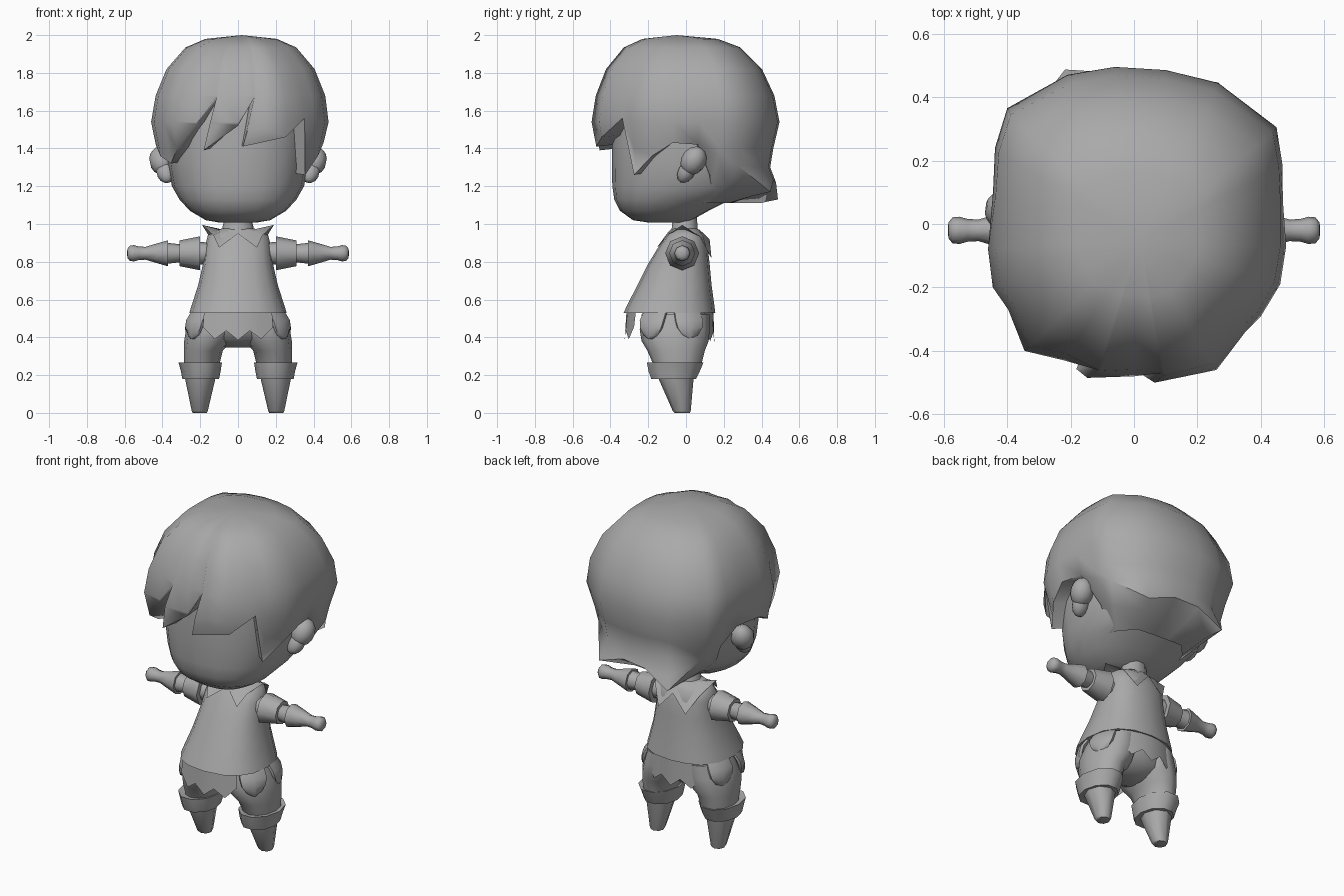
import bpy, bmesh, math

if "Cube" in bpy.data.objects:
    bpy.data.objects.remove(bpy.data.objects["Cube"])

grey = bpy.data.materials.new("plain grey")
grey.diffuse_color = (0.4, 0.4, 0.4, 1)
grey.use_nodes = True
grey.node_tree.nodes["Principled BSDF"].inputs["Base Color"].default_value = grey.diffuse_color


def finish(name, bm, angle=50):
    bmesh.ops.remove_doubles(bm, verts=bm.verts, dist=0.0005)
    bmesh.ops.recalc_face_normals(bm, faces=bm.faces)
    me = bpy.data.meshes.new(name)
    bm.to_mesh(me)
    bm.free()
    me.materials.append(grey)
    ob = bpy.data.objects.new(name, me)
    bpy.context.collection.objects.link(ob)
    bpy.ops.object.select_all(action='DESELECT')
    ob.select_set(True)
    bpy.context.view_layer.objects.active = ob
    bpy.ops.object.shade_smooth_by_angle(angle=math.radians(angle))
    return ob


def skin(name, rings, caps=True, closed=True, angle=50):
    """Bridge equal-length rings of points."""
    bm = bmesh.new()
    vs = [[bm.verts.new(p) for p in r] for r in rings]
    n = len(vs[0])
    for a, b in zip(vs, vs[1:]):
        for i in range(n if closed else n - 1):
            j = (i + 1) % n
            bm.faces.new((a[i], a[j], b[j], b[i]))
    if caps:
        bm.faces.new(vs[0])
        bm.faces.new(vs[-1])
    return finish(name, bm, angle)


def oval(z, x0, x1, y0, y1, n=16, e=2.0):
    """Superellipse ring at height z."""
    pts = []
    for i in range(n):
        t = 2 * math.pi * i / n
        c, s = math.cos(t), math.sin(t)
        px = math.copysign(abs(c) ** (2 / e), c)
        py = math.copysign(abs(s) ** (2 / e), s)
        pts.append(((x0 + x1) / 2 + px * (x1 - x0) / 2, (y0 + y1) / 2 + py * (y1 - y0) / 2, z))
    return pts


def interp(table, z):
    for (z0, r0), (z1, r1) in zip(table, table[1:]):
        if z1 <= z <= z0:
            return r0 + (r1 - r0) * (z0 - z) / (z0 - z1)
    return table[-1][1]


# head: (z, half width, front y, back y)
head = [(1.008, .10, -.20, -.02), (1.02, .17, -.28, .03), (1.07, .255, -.35, .12),
        (1.13, .31, -.38, .24), (1.2, .35, -.39, .37), (1.32, .372, -.393, .40),
        (1.5, .385, -.393, .42), (1.7, .36, -.37, .37), (1.84, .22, -.26, .22), (1.9, .08, -.1, .06)]
skin("head", [oval(z, -w, w, f, b, 20, 2.35) for z, w, f, b in head])

# hair: columns of (x, y at widest, hem height, sideways sweep of the tip)
cols = [(-.40, -.27, 1.32, .01), (-.345, -.40, 1.40, 0), (-.22, -.43, 1.53, 0), (-.12, -.48, 1.67, 0),
        (-.11, -.485, 1.39, -.08), (0, -.48, 1.52, 0), (.09, -.49, 1.67, 0), (.10, -.50, 1.41, -.07),
        (.26, -.46, 1.46, 0), (.355, -.34, 1.56, 0), (.41, -.29, 1.26, -.03), (.465, -.19, 1.36, -.01),
        (.485, -.07, 1.43, -.01), (.485, .07, 1.42, -.03), (.48, .19, 1.36, -.03), (.46, .305, 1.31, -.03),
        (.265, .445, 1.17, 0), (.1, .485, 1.23, 0), (-.06, .495, 1.22, 0), (-.21, .47, 1.13, 0),
        (-.41, .365, 1.3, .03), (-.45, .24, 1.34, .03), (-.46, .1, 1.42, .03), (-.46, -.08, 1.42, 0),
        (-.445, -.2, 1.36, 0)]
dome = [(2.0, 0), (1.98, .40), (1.935, .62), (1.82, .83), (1.68, .95), (1.54, 1.0),
        (1.4, .94), (1.3, .91), (1.2, .98), (1.12, 1.04)]
rings = []
for level, _ in dome:
    ring = []
    for x, y, hem, sweep in cols:
        z = max(level, hem)
        r = interp(dome, z)
        t = max(0, min(1, (1.67 - z) / (1.67 - hem))) if hem < 1.66 else 0
        ring.append((x * r + sweep * t + .02 * (1 - r), y * r - .05 * (1 - r), z))
    rings.append(ring)
# underside of the hair curves into the nape and the head
last = rings[-1]
rings.append([(x * .84, y * .8, min(z - .02, 1.16 + (.4 - min(y, .4)) * .3)) if y > .15
              else (x * .8, y * .8, z + .01) for x, y, z in last])
rings.append([(x * .6, y * .5, 1.11) if y > .15 else (x * .75, y * .75, z + .01) for x, y, z in last])
skin("hair", rings, caps=False, angle=75)

# neck
skin("neck", [oval(.92, -.11, .11, -.09, .08, 10), oval(.97, -.085, .085, -.08, .065, 10),
              oval(1.06, -.065, .065, -.07, .06, 10)])

# shirt: (z, half width, front y, back y)
shirt = [(.53, .258, -.33, .155), (.57, .245, -.312, .15), (.68, .21, -.255, .135),
         (.79, .185, -.20, .125), (.88, .175, -.145, .115), (.94, .16, -.10, .095), (.975, .09, -.07, .06)]
skin("shirt", [oval(z, -w, w, f, b, 16, 2.4) for z, w, f, b in shirt])

# pointed collar: neck ring flaring to a zigzag edge
tips = [(.19, -.02, .995), (.15, .08, .93), (.09, .135, .82), (0, .125, .92), (-.09, .135, .82),
        (-.15, .08, .93), (-.19, -.02, .995), (-.13, -.10, .94), (-.10, -.155, .875), (0, -.10, .95),
        (.10, -.155, .875), (.13, -.10, .94)]
inner = [(p[0] * .5, p[1] * .55, .97) for p in oval(0, -.18, .18, -.15, .13, 12)]
skin("collar", [inner, tips], caps=False)

# zigzag skirt at front and back
for name, y, bend, low in (("front_skirt", -.325, .05, .385), ("back_skirt", .15, -.05, .375)):
    top, bot = [], []
    for i, drop in enumerate((.08, .145, .10, .15, .10, .145, .08)):
        x = -.18 + .06 * i
        b = bend * (x / .18) ** 2
        top.append((x, y * .97 + b, .535))
        bot.append((x * 1.03, y + b, low + .15 - drop))
    skin(name, [top, bot], caps=False, closed=False)

# trouser seat
seat = [(.55, .22, -.23, .12), (.46, .25, -.235, .12), (.39, .2, -.2, .09), (.345, .07, -.12, .03)]
skin("trouser_seat", [oval(z, -w, w, f, b, 16, 2.3) for z, w, f, b in seat])

# sleeve and arm profile: (distance along x, radius)
arm = [(.13, .055), (.2, .06), (.2, .09), (.31, .068), (.31, .048), (.37, .055), (.37, .069),
       (.43, .052), (.49, .034), (.525, .036), (.55, .043), (.572, .041), (.584, .026), (.587, .01)]
trouser = [(.52, .02, .24, -.235, .125), (.44, .005, .275, -.245, .125), (.38, .03, .285, -.235, .12),
           (.33, .08, .287, -.205, .10), (.25, .10, .285, -.17, .08)]
cuff = [(.18, .10, .295, -.19, .06), (.22, .092, .302, -.205, .08), (.267, .085, .315, -.215, .10),
        (.26, .11, .29, -.18, .07)]
boot = [(0, .165, .24, -.06, .02), (.01, .16, .245, -.07, .025), (.18, .12, .28, -.145, .04),
        (.24, .11, .29, -.16, .06)]


def blob(name, loc, size, tilt):
    bm = bmesh.new()
    bmesh.ops.create_uvsphere(bm, u_segments=10, v_segments=7, radius=1)
    ob = finish(name, bm)
    ob.location, ob.scale, ob.rotation_euler = loc, size, tilt


def petal(name, s, loc, turn):
    """Rounded hanging flap, widest near the middle, facing outward."""
    rows = ((.535, .075, -.03), (.49, .08, 0), (.45, .072, .01), (.41, .045, .01), (.39, .012, .005))
    c, d = math.cos(turn), math.sin(turn)
    rings = []
    for z, w, out in rows:
        ring = []
        for px, py, _ in oval(0, out - .035, out + .012, -w, w, 10):
            ring.append((s * (loc[0] + px * c - py * d), loc[1] + px * d + py * c, z))
        rings.append(ring)
    skin(name, rings)


for s, side in ((1, "right"), (-1, "left")):
    skin(side + "_arm", [[(s * d, p[0] - .02, p[1] + .845) for p in oval(0, -r, r, -r, r, 8)]
                         for d, r in arm], angle=60)
    for name, rows, n in (("trouser_leg", trouser, 12), ("boot_cuff", cuff, 10), ("boot", boot, 8)):
        skin(side + "_" + name, [[(s * p[0], p[1], p[2]) for p in oval(z, a, b, f, k, n)]
                                 for z, a, b, f, k in rows], angle=60)
    # ear leaning back, with a narrower lobe
    blob(side + "_ear", (s * .405, .04, 1.335), (.066, .066, .08), (math.radians(-30), s * math.radians(12), 0))
    blob(side + "_ear_lobe", (s * .385, .005, 1.28), (.05, .045, .07), (math.radians(-30), s * math.radians(15), 0))
    # rounded skirt petals at the corners
    petal(side + "_front_petal", s, (.235, -.185), math.radians(-35))
    petal(side + "_back_petal", s, (.25, .02), math.radians(20))
